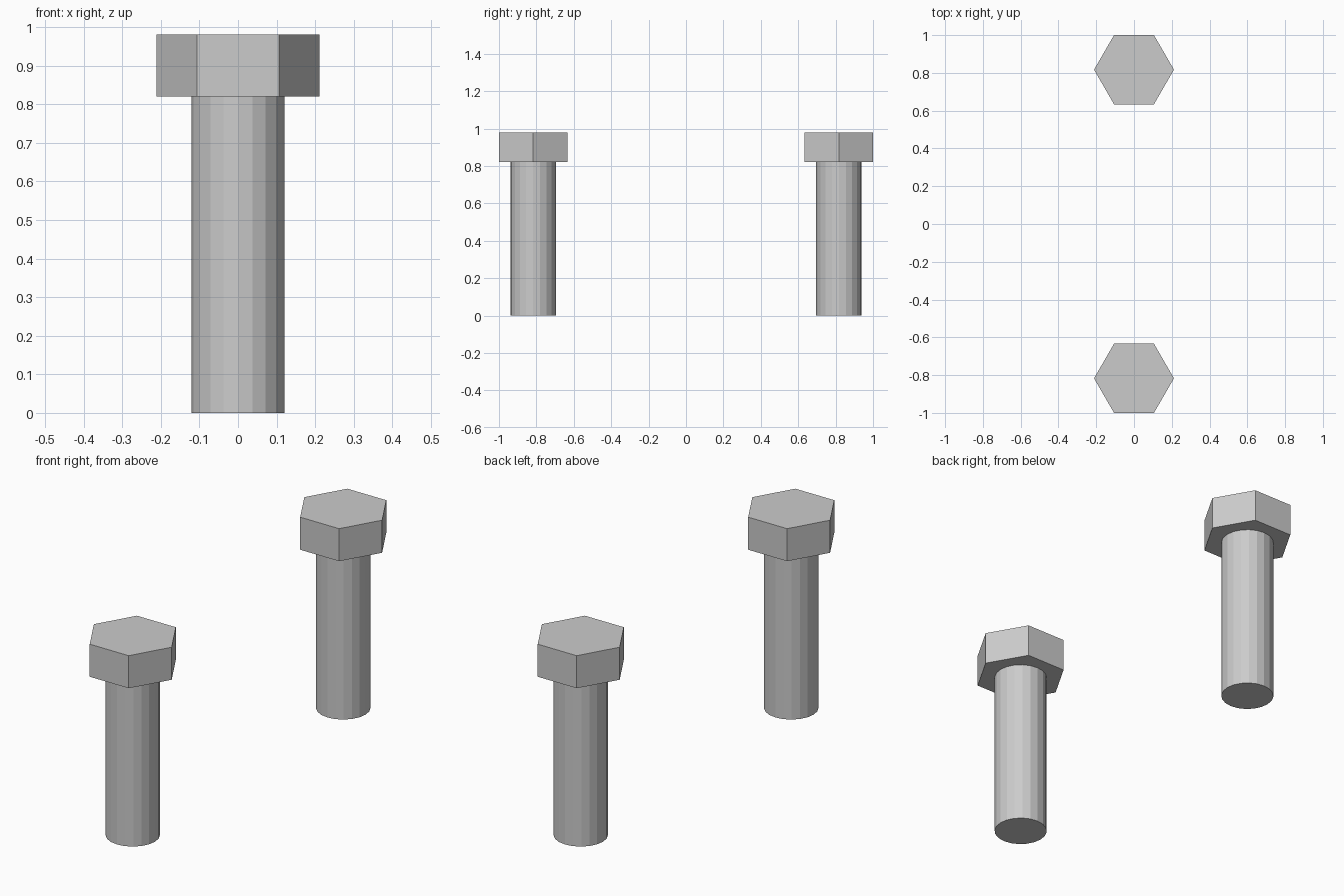
import bpy
from math import pi

if "Cube" in bpy.data.objects:
    bpy.data.objects.remove(bpy.data.objects["Cube"])

OFFSET_Y = 0.817    # bolt axis distance from centre
HEAD_R = 0.2115     # corner radius of the hexagon
HEAD_Z = (0.82, 0.98)
SHANK_R = 0.121


def prism(name, sides, radius, y, z0, z1):
    """Flat-shaded upright prism with a corner on the x axis."""
    bpy.ops.mesh.primitive_cylinder_add(
        vertices=sides, radius=radius, depth=z1 - z0,
        location=(0, y, (z0 + z1) / 2), rotation=(0, 0, pi / 2))
    bpy.context.object.name = name


for side, sign in (("front", -1), ("back", 1)):
    y = sign * OFFSET_Y
    # round shank
    prism(f"{side}_bolt_shank", 20, SHANK_R, y, 0, HEAD_Z[0])
    # hexagonal head
    prism(f"{side}_bolt_head", 6, HEAD_R, y, *HEAD_Z)
